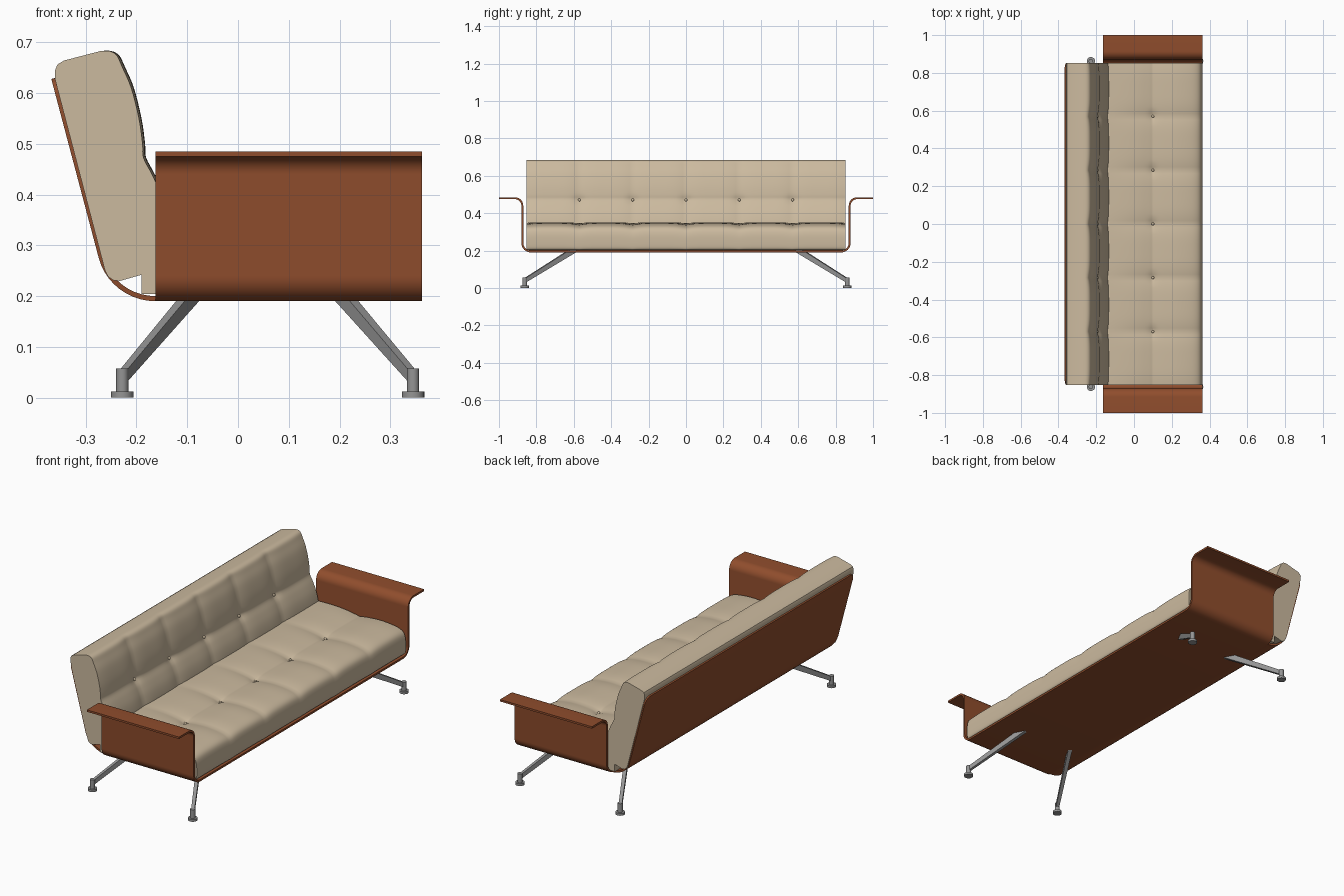
import bpy, bmesh, math
from mathutils import Vector

cube = bpy.data.objects.get("Cube")
if cube:
    bpy.data.objects.remove(cube, do_unlink=True)


def material(name, rgb, rough):
    m = bpy.data.materials.new(name)
    m.use_nodes = True
    m.diffuse_color = (*rgb, 1)
    b = next(n for n in m.node_tree.nodes if n.type == 'BSDF_PRINCIPLED')
    b.inputs["Base Color"].default_value = (*rgb, 1)
    b.inputs["Roughness"].default_value = rough
    return m


FABRIC = material("tan fabric", (0.60, 0.49, 0.345), 0.9)
WOOD = material("brown wood", (0.28, 0.075, 0.026), 0.5)
METAL = material("grey metal", (0.30, 0.30, 0.30), 0.4)


def finish(bm, name, mat, angle=35):
    bmesh.ops.recalc_face_normals(bm, faces=bm.faces)
    me = bpy.data.meshes.new(name)
    bm.to_mesh(me)
    bm.free()
    me.materials.append(mat)
    ob = bpy.data.objects.new(name, me)
    bpy.context.collection.objects.link(ob)
    bpy.ops.object.select_all(action='DESELECT')
    ob.select_set(True)
    bpy.context.view_layer.objects.active = ob
    bpy.ops.object.shade_smooth_by_angle(angle=math.radians(angle))
    return ob


def loft(name, rings, mat, strip_caps=False):
    """Skin closed rings; caps are n-gons, or quad strips for thin bent sheets."""
    bm = bmesh.new()
    vs = [[bm.verts.new(p) for p in r] for r in rings]
    n = len(vs[0])
    for a, b in zip(vs, vs[1:]):
        for i in range(n):
            j = (i + 1) % n
            bm.faces.new((a[i], a[j], b[j], b[i]))
    for r in (vs[0], vs[-1]):
        if strip_caps:
            for i in range(n // 2 - 1):
                bm.faces.new((r[i], r[i + 1], r[n - 2 - i], r[n - 1 - i]))
        else:
            bm.faces.new(r)
    return finish(bm, name, mat)


def fillet(pts, radii, seg=10):
    """Polyline with rounded inner corners."""
    pts = [Vector(p) for p in pts]
    out = [pts[0]]
    for a, p, b, r in zip(pts, pts[1:], pts[2:], radii):
        u, v = (a - p).normalized(), (b - p).normalized()
        half = u.angle(v) / 2
        c = p + (u + v).normalized() * r / math.sin(half)
        s, e = p + u * r / math.tan(half) - c, p + v * r / math.tan(half) - c
        turn = math.pi - 2 * half
        for k in range(seg + 1):
            t = k / seg
            out.append(c + (s * math.sin((1 - t) * turn) + e * math.sin(t * turn)) / math.sin(turn))
    return out + [pts[-1]]


def thicken(path, th):
    """Two offset copies of a path, joined into one closed outline."""
    a, b = [], []
    for i, p in enumerate(path):
        d = (path[min(i + 1, len(path) - 1)] - path[max(i - 1, 0)]).normalized()
        nrm = Vector((-d.y, d.x)) * th / 2
        a.append(p + nrm)
        b.append(p - nrm)
    return a + b[::-1]


# Bent seat shell with flared armrests
path = fillet([(-1, .48), (-.875, .48), (-.875, .195), (.875, .195), (.875, .48), (1, .48)],
              [.04, .045, .045, .04])
section = thicken(path, .01)
loft("seat_shell_and_arms", [[(x, p.x, p.y) for p in section] for x in (-.163, .363)], WOOD, True)

# Bent back panel with rounded top corners
top, knee = Vector((-.363, .629)), Vector((-.248, .195))
R = .035
path = fillet([top, knee, (-.162, .195)], [.11])
down = (knee - top).normalized()
path[1:1] = [top + down * R * (1 - math.cos(k * math.pi / 16)) for k in range(1, 9)]


def panel_half_width(p):
    s = max((p - top).dot(down), 0)
    if s < R:
        return .85 - R + math.sqrt(R * R - (R - s) ** 2)
    return .85 - .012 * min(1, max(0, (.28 - p.y) / .085))


section = thicken(path, .01)
widths = [panel_half_width(p) for p in path]
widths += widths[::-1]
loft("back_panel", [[(p.x, sgn * w, p.y) for p, w in zip(section, widths)] for sgn in (-1, 1)],
     WOOD, True)

# Tufted cushions
CELL, HALF = .285, .853


def smooth_curve(pts, sub=4):
    """Catmull-Rom curve through the points."""
    p = [Vector(q) for q in pts]
    p = [p[0]] + p + [p[-1]]
    out = []
    for a, b, c, d in zip(p, p[1:], p[2:], p[3:]):
        for k in range(sub):
            t = k / sub
            out.append(.5 * (2 * b + (c - a) * t + (2 * a - 5 * b + 4 * c - d) * t * t
                             + (3 * b - a - 3 * c + d) * t ** 3))
    return out + [p[-1]]


def cushion(name, tufted, rest, seam, inward):
    """Profile swept along y, pulled in at the cross seams and buttons."""
    curve = smooth_curve(tufted)
    seam, inward = Vector(seam), Vector(inward)
    rings = []
    for k in range(97):
        y = -HALF + 2 * HALF * k / 96
        crease = (1 - abs(math.sin(math.pi * y / CELL))) ** 2 * .009
        dy = y - CELL * max(-2, min(2, round(y / CELL)))
        if abs(y) > 2.5 * CELL:
            crease *= .6
        ring = []
        for i, p in enumerate(curve):
            t = i / (len(curve) - 1)
            pull = crease * min(1, 6 * t * (1 - t))
            pull += .007 * math.exp(-((p - seam).length_squared + dy * dy) / .0005)
            q = p + inward * pull
            ring.append((q.x, y, q.y))
        rings.append(ring + [(x, y, z) for x, z in rest])
    loft(name, rings, FABRIC)
    # Buttons sunk at the seam crossings
    for j in range(-2, 3):
        bm = bmesh.new()
        bmesh.ops.create_uvsphere(bm, u_segments=12, v_segments=6, radius=.008)
        c = seam + inward * .015
        bmesh.ops.translate(bm, verts=bm.verts, vec=(c.x, j * CELL, c.y))
        finish(bm, f"{name}_button_{j + 3}", FABRIC)


cushion("seat_cushion",
        [(.352, .204), (.36, .215), (.362, .25), (.36, .29), (.35, .318), (.325, .334),
         (.28, .343), (.22, .347), (.16, .344), (.12, .339), (.1, .335), (.08, .339),
         (.03, .347), (-.03, .351), (-.1, .35), (-.19, .345)],
        [(-.19, .204)], (.1, .335), (0, -1))

cushion("back_cushion",
        [(-.27, .683), (-.25, .683), (-.234, .674), (-.222, .65), (-.205, .61), (-.19, .55),
         (-.183, .5), (-.181, .473), (-.163, .438), (-.145, .395), (-.133, .345),
         (-.13, .3), (-.137, .257)],
        [(-.232, .23), (-.245, .231), (-.256, .238), (-.262, .25), (-.36, .625),
         (-.361, .643), (-.356, .656), (-.343, .664)],
        (-.181, .473), (-.97, -.2))


# Slanted legs with round feet
def cylinder(name, x, y, r, z0, z1):
    ring = [(x + r * math.cos(a), y + r * math.sin(a))
            for a in (k * math.tau / 24 for k in range(24))]
    loft(name, [[(px, py, z) for px, py in ring] for z in (z0, z1)], METAL)


def bar_ring(c, side, w, d):
    z = Vector((0, 0, d / 2))
    s = side * w / 2
    return [c - s - z, c + s - z, c + s + z, c - s + z]


for fb, foot_x, top_x in (("back", -.228, -.10), ("front", .345, .215)):
    for lr, sy in (("left", 1), ("right", -1)):
        foot = Vector((foot_x, sy * .862, .04))
        head = foot + (Vector((top_x, sy * .62, .19)) - foot) * 1.12
        side = Vector((0, 0, 1)).cross(head - foot).normalized()
        tag = f"{fb}_{lr}"
        loft(f"leg_{tag}", [bar_ring(foot, side, .016, .024), bar_ring(head, side, .02, .034)], METAL)
        cylinder(f"foot_post_{tag}", foot_x, sy * .862, .012, .008, .057)
        cylinder(f"foot_pad_{tag}", foot_x, sy * .862, .022, 0, .012)
